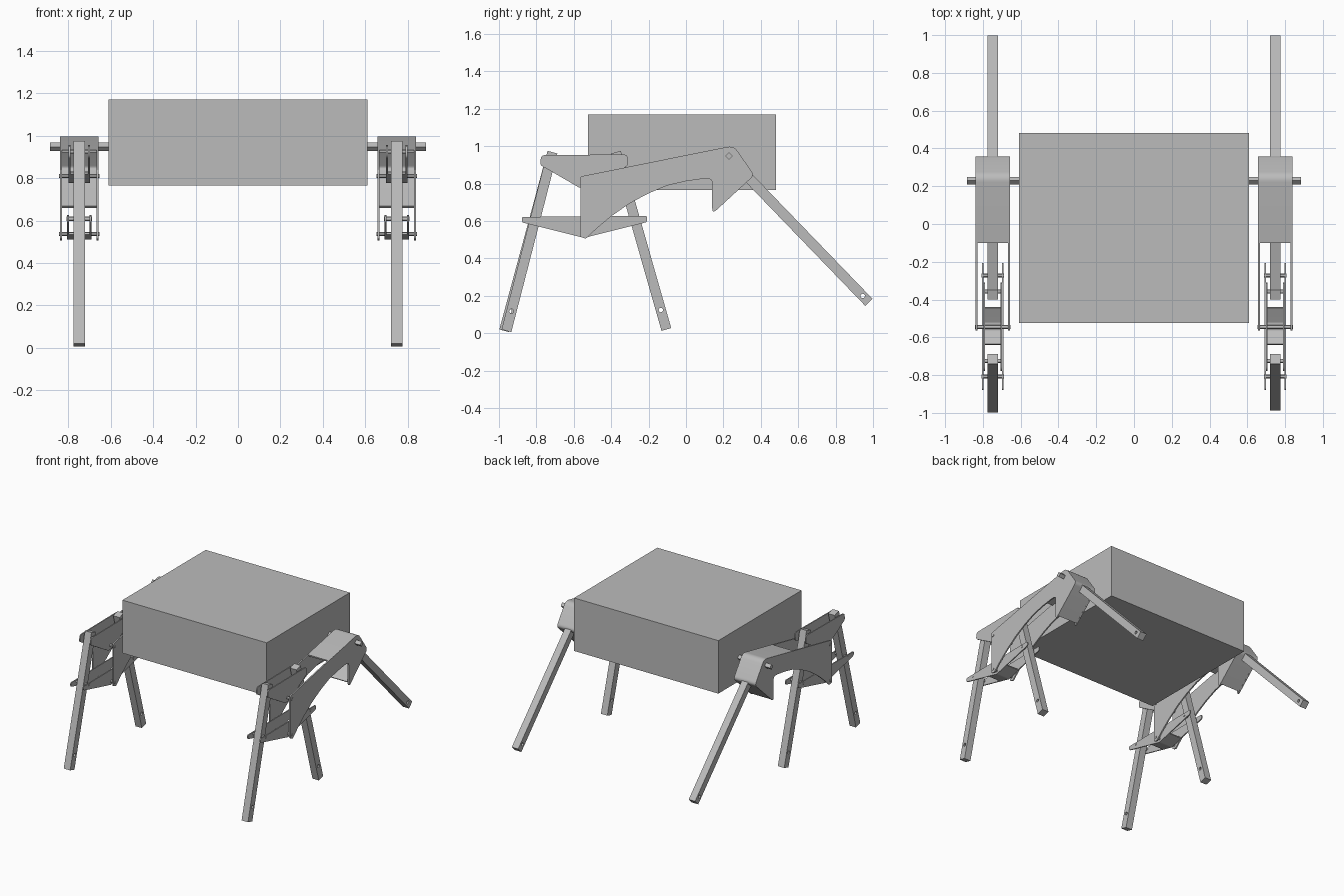
import bpy, math
from mathutils import Vector, Matrix

cube = bpy.data.objects.get("Cube")
if cube:
    bpy.data.objects.remove(cube, do_unlink=True)

GREY = (0.5, 0.5, 0.5, 1)
grey = bpy.data.materials.new("plain grey")
grey.use_nodes = True
grey.diffuse_color = GREY
grey.node_tree.nodes["Principled BSDF"].inputs["Base Color"].default_value = GREY

# Local profile axes (u, v, w) map to world (y, z, x)
SIDEWAYS = Matrix(((0, 0, 1), (1, 0, 0), (0, 1, 0))).to_4x4()
parts = []


def rounded(corners, closed=True, steps=6):
    """Outline through (y, z, radius) corners, with rounded corners."""
    out, n = [], len(corners)
    for i, (y, z, r) in enumerate(corners):
        p = Vector((y, z))
        if r == 0 or (not closed and i in (0, n - 1)):
            out.append(p)
            continue
        a = (Vector(corners[i - 1][:2]) - p).normalized()
        b = (Vector(corners[(i + 1) % n][:2]) - p).normalized()
        d = r / math.tan(a.angle(b) / 2)
        for k in range(steps + 1):
            t = k / steps
            out.append(p + a * d * (1 - t) ** 2 + b * d * t ** 2)
    return out


def band(path, thick):
    """Closed outline of a strip lying on the right-hand side of a path."""
    inner = []
    for i, p in enumerate(path):
        d = (path[min(i + 1, len(path) - 1)] - path[max(i - 1, 0)]).normalized()
        inner.append(p + Vector((d.y, -d.x)) * thick)
    return path + inner[::-1]


def slab(name, outlines, x, width):
    """Flat part cut from a side outline; further outlines become holes."""
    curve = bpy.data.curves.new(name, 'CURVE')
    curve.dimensions = '2D'
    curve.fill_mode = 'BOTH'
    curve.extrude = width / 2
    for pts in outlines:
        s = curve.splines.new('POLY')
        s.points.add(len(pts) - 1)
        for q, p in zip(s.points, pts):
            q.co = (p[0], p[1], 0, 1)
        s.use_cyclic_u = True
    temp = bpy.data.objects.new(name, curve)
    bpy.context.collection.objects.link(temp)
    mesh = bpy.data.meshes.new_from_object(
        temp.evaluated_get(bpy.context.evaluated_depsgraph_get()))
    bpy.data.objects.remove(temp)
    mesh.transform(Matrix.Translation((x, 0, 0)) @ SIDEWAYS)
    mesh.materials.clear()
    mesh.materials.append(grey)
    ob = bpy.data.objects.new(name, mesh)
    bpy.context.collection.objects.link(ob)
    parts.append(ob)


def pin(name, x, y, z, length, radius=0.01, sides=12):
    bpy.ops.mesh.primitive_cylinder_add(vertices=sides, radius=radius, depth=length,
                                        location=(x, y, z), rotation=(0, math.pi / 2, 0))
    ob = bpy.context.object
    ob.name = name
    ob.data.materials.append(grey)
    parts.append(ob)


def leg(name, x, top, foot, hole):
    """Square bar with a small hole near the foot."""
    top, foot = Vector(top), Vector(foot)
    d = (foot - top).normalized()
    side = Vector((-d.y, d.x)) * 0.027
    c = foot - d * hole
    ring = [c + Vector((math.cos(a), math.sin(a))) * 0.012
            for a in (k * math.tau / 12 for k in range(12))]
    slab(name, [[top + side, top - side, foot - side, foot + side], ring], x, 0.054)


# Profiles, seen from the side
back_edge = [(0.255, 1.003, 0.055), (0.365, 0.845, 0.03)]
bracket = rounded([(-0.565, 0.838, 0.015)] + back_edge + [
    (0.14, 0.637, 0.015), (0.14, 0.827, 0.025), (0.09, 0.826, 0), (0, 0.813, 0),
    (-0.1, 0.79, 0), (-0.2, 0.748, 0), (-0.3, 0.695, 0), (-0.4, 0.625, 0),
    (-0.48, 0.558, 0), (-0.535, 0.505, 0.015), (-0.565, 0.515, 0.01)])
bracket_web = band(rounded([(-0.1, 0.932, 0)] + back_edge + [(0.163, 0.66, 0)], False), 0.012)

upper_link = rounded([(-0.775, 0.952, 0.025), (-0.31, 0.956, 0.025), (-0.312, 0.895, 0.022),
                      (-0.52, 0.778, 0.03), (-0.57, 0.778, 0.03), (-0.78, 0.9, 0.022)])
lower_link = rounded([(-0.88, 0.622, 0.013), (-0.205, 0.627, 0.014), (-0.21, 0.594, 0.014),
                      (-0.545, 0.51, 0.03), (-0.875, 0.592, 0.013)])
upper_web = band(rounded([(-0.44, 0.823, 0), (-0.52, 0.778, 0.03), (-0.57, 0.778, 0.03),
                          (-0.64, 0.819, 0)], False), 0.01)
lower_web = band(rounded([(-0.44, 0.536, 0), (-0.545, 0.51, 0.03), (-0.64, 0.534, 0)], False), 0.01)

# Body
bpy.ops.mesh.primitive_cube_add(size=1, location=(0, -0.022, 0.968))
body = bpy.context.object
body.name = "body"
body.scale = (1.22, 1.005, 0.405)
body.data.materials.append(grey)

# Leg assemblies on both sides
for word, s in (("left", 1), ("right", -1)):
    x = 0.748 * s
    for e in (-1, 1):
        slab(word + "_bracket_plate", [bracket], x + e * 0.086, 0.01)
        slab(word + "_upper_link_plate", [upper_link], x + e * 0.046, 0.008)
        slab(word + "_lower_link_plate", [lower_link], x + e * 0.053, 0.008)
    slab(word + "_bracket_web", [bracket_web], x, 0.18)
    slab(word + "_upper_link_web", [upper_web], x, 0.096)
    slab(word + "_lower_link_web", [lower_web], x, 0.108)

    leg(word + "_front_leg", x, (-0.714, 0.968), (-0.966 + s * 0.006, 0.013), 0.108)
    leg(word + "_middle_leg", x, (-0.375, 0.968), (-0.105, 0.02), 0.108)
    leg(word + "_back_leg", x, (0.215, 0.955), (0.978, 0.165), 0.048)

    pin(word + "_axle", 0.745 * s, 0.23, 0.947, 0.28, 0.02, 4)
    for z in (0.81, 0.537):
        pin(word + "_bracket_pin", x, -0.545, z, 0.19)
    for y, z in ((-0.725, 0.926), (-0.358, 0.926)):
        pin(word + "_upper_link_pin", x, y, z, 0.1)
    for y, z in ((-0.808, 0.608), (-0.272, 0.61)):
        pin(word + "_lower_link_pin", x, y, z, 0.12)

# Smooth the rounded edges, keep the corners sharp
bpy.ops.object.select_all(action='DESELECT')
for ob in parts:
    ob.select_set(True)
bpy.context.view_layer.objects.active = parts[0]
bpy.ops.object.shade_smooth_by_angle(angle=math.radians(30))
